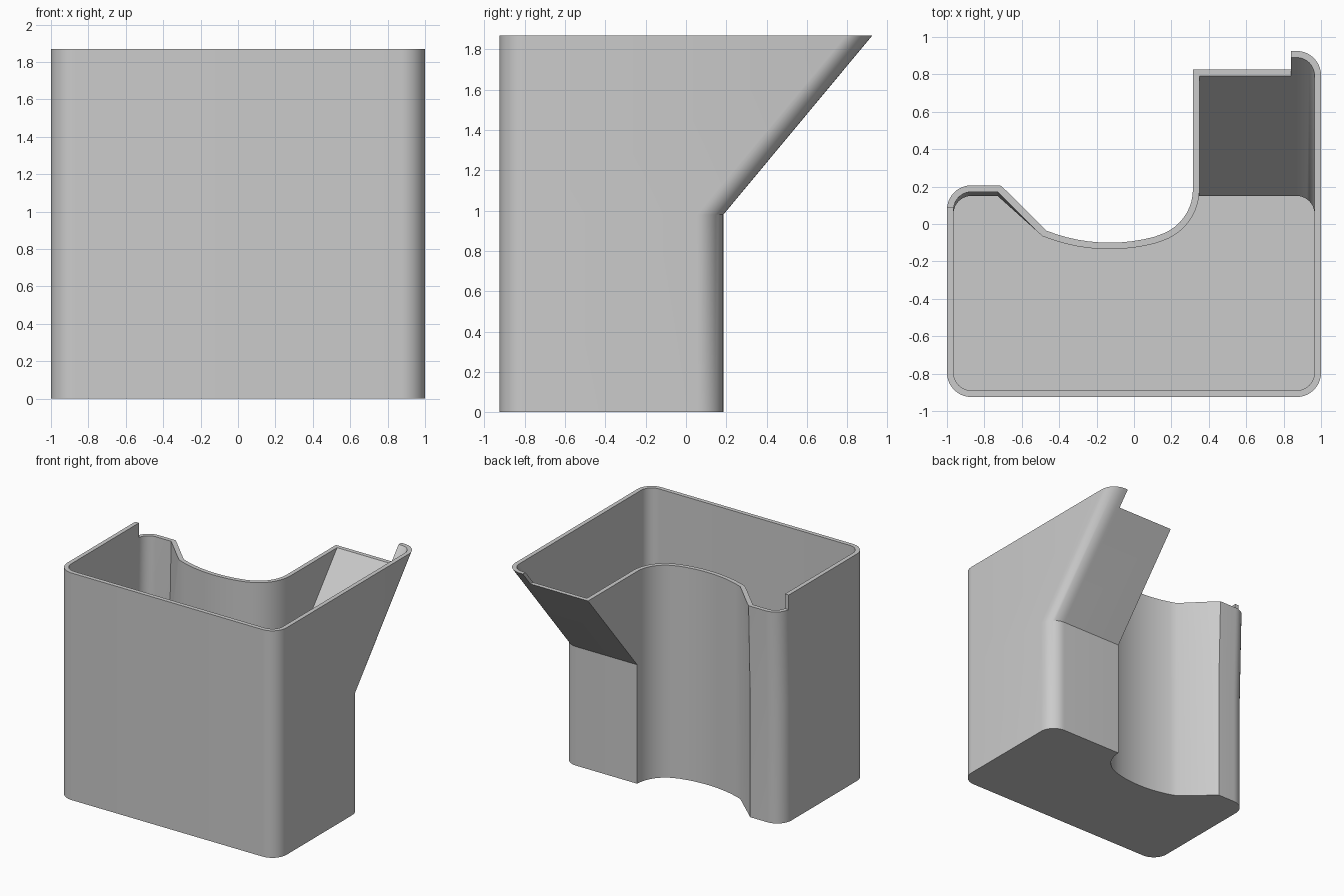
import bpy, bmesh
from math import cos, sin, radians
from mathutils import Vector

cube = bpy.data.objects.get("Cube")
if cube:
    bpy.data.objects.remove(cube)

HEIGHT, BEND, WALL = 1.87, 0.98, 0.035
SPOUT, LEAN = 0.74, 0.025      # how far the back walls move outward at the rim

grey = bpy.data.materials.new("plain grey")
grey.use_nodes = True
grey.diffuse_color = (0.6, 0.6, 0.6, 1)
grey.node_tree.nodes["Principled BSDF"].inputs["Base Color"].default_value = (0.6, 0.6, 0.6, 1)


def arc(cx, cy, r, start, end, steps, shift=0.0):
    """Plan points on an arc, each with the outward shift it has at the rim."""
    points = []
    for i in range(steps + 1):
        a = radians(start + (end - start) * i / steps)
        points.append((Vector((cx + r * cos(a), cy + r * sin(a) + shift)), shift))
    return points


def inset(points, distance):
    """Mitred inward offset of a counter-clockwise outline."""
    result = []
    for i, (p, shift) in enumerate(points):
        before = (p - points[i - 1][0]).normalized()
        after = (points[(i + 1) % len(points)][0] - p).normalized()
        n1, n2 = Vector((-before.y, before.x)), Vector((-after.y, after.x))
        result.append((p + (n1 + n2) * distance / (1 + n1.dot(n2)), shift))
    return result


# Rim outline: front corners, spout, hollow back, left back corner
outline = arc(-0.87, -0.795, 0.13, 180, 270, 10)
outline += arc(0.87, -0.795, 0.13, 270, 360, 10)
outline += arc(0.87, 0.055, 0.13, 0, 90, 10, SPOUT)
outline += [(Vector((0.315, 0.185 + SPOUT)), SPOUT)]
outline += arc(0.06, 0.185, 0.255, 0, -72, 10)
outline += arc(-0.13, 0.82, 0.92, -75, -111.7, 10)
outline += [(Vector((-0.715, 0.185 + LEAN)), LEAN)]
outline += arc(-0.87, 0.055, 0.13, 90, 180, 10, LEAN)
inner = inset(outline, WALL)

# Bin body: outer shell, rim, inner shell and floor
bm = bmesh.new()


def ring(points, z, back=None):
    verts = []
    for p, shift in points:
        y = p.y if back is None else min(p.y - shift, back)
        verts.append(bm.verts.new((p.x, y, z)))
    return verts


back_in = 0.185 - WALL
rings = [ring(outline, 0, 0.185), ring(outline, BEND, 0.185), ring(outline, HEIGHT),
         ring(inner, HEIGHT), ring(inner, BEND, back_in), ring(inner, WALL, back_in)]
count = len(outline)
for low, high in zip(rings, rings[1:]):
    for i in range(count):
        j = (i + 1) % count
        bm.faces.new((low[i], low[j], high[j], high[i]))
bm.faces.new(list(reversed(rings[0])))
bm.faces.new(rings[-1])
bmesh.ops.remove_doubles(bm, verts=bm.verts, dist=0.0005)
bmesh.ops.triangulate(bm, faces=[f for f in bm.faces if len(f.verts) > 4])
bmesh.ops.recalc_face_normals(bm, faces=bm.faces)
mesh = bpy.data.meshes.new("bin_body")
bm.to_mesh(mesh)
bm.free()
body = bpy.data.objects.new("bin_body", mesh)
bpy.context.collection.objects.link(body)
mesh.materials.append(grey)

# Cutter that lowers the back rim between the left wall and the spout corner
bm = bmesh.new()
plan = [(-1.2, 0.09), (-0.9, 0.09), (-0.9, -0.3), (0.84, -0.3), (0.84, 1.2), (-1.2, 1.2)]
face = bm.faces.new([bm.verts.new((x, y, 1.75)) for x, y in plan])
extruded = bmesh.ops.extrude_face_region(bm, geom=[face])
bmesh.ops.translate(bm, vec=(0, 0, 0.5),
                    verts=[g for g in extruded["geom"] if isinstance(g, bmesh.types.BMVert)])
bmesh.ops.recalc_face_normals(bm, faces=bm.faces)
cut_mesh = bpy.data.meshes.new("rim_cutter")
bm.to_mesh(cut_mesh)
bm.free()
cut_mesh.materials.append(grey)
cutter = bpy.data.objects.new("rim_cutter", cut_mesh)
bpy.context.collection.objects.link(cutter)
cutter.hide_render = True

bpy.ops.object.select_all(action="DESELECT")
bpy.context.view_layer.objects.active = body
body.select_set(True)
mod = body.modifiers.new("lower_back_rim", "BOOLEAN")
mod.operation = "DIFFERENCE"
mod.solver = "EXACT"
mod.object = cutter
bpy.ops.object.modifier_apply(modifier=mod.name)
bpy.data.objects.remove(cutter)
bpy.ops.object.shade_smooth_by_angle(angle=radians(30))
